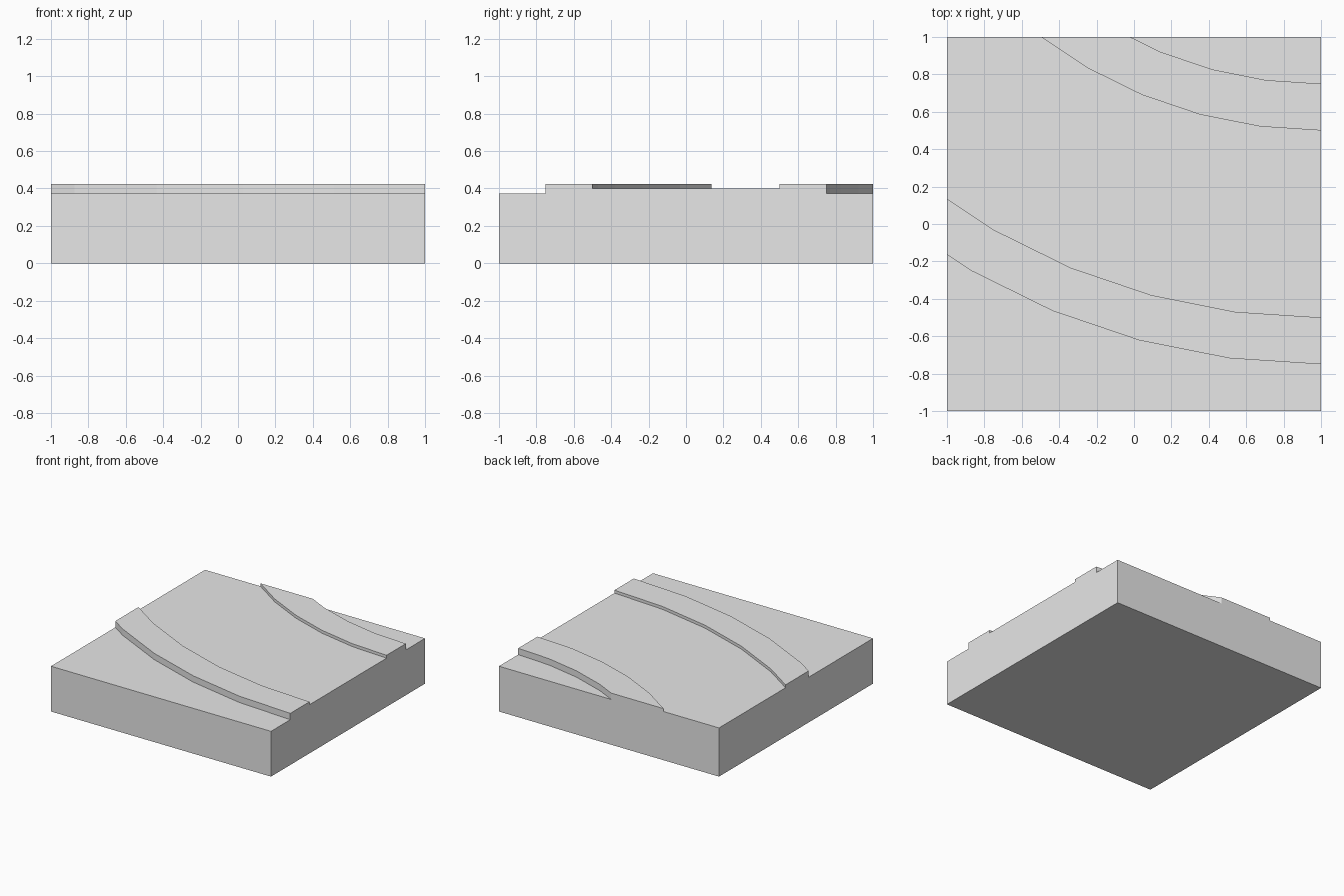
import bpy, bmesh
from math import sin, cos, radians
from mathutils import Vector

cube = bpy.data.objects.get("Cube")
if cube:
    bpy.data.objects.remove(cube, do_unlink=True)

GROUND, ROAD, KERB = 0.372, 0.40, 0.424
CENTRE = Vector((1, 3, 0))
STEP, SEGMENTS = 7.5, 7

# Cross-section of the road bend: radius, height
profile = [(1.9, 0), (1.9, GROUND), (2.25, GROUND), (2.25, KERB), (2.5, KERB),
           (2.5, ROAD), (3.5, ROAD), (3.5, KERB), (3.75, KERB),
           (3.75, GROUND), (4.7, GROUND), (4.7, 0)]

grey = bpy.data.materials.new("plain_grey")
grey.use_nodes = True
colour = (0.8, 0.8, 0.8, 1)
grey.diffuse_color = colour
for node in grey.node_tree.nodes:
    if node.type == 'BSDF_PRINCIPLED':
        node.inputs["Base Color"].default_value = colour

# Sweep the cross-section around the bend centre
bm = bmesh.new()
rings = []
for i in range(SEGMENTS + 1):
    a = radians(STEP * i)
    rings.append([bm.verts.new(CENTRE + Vector((-r * sin(a), -r * cos(a), z)))
                  for r, z in profile])
for a, b in zip(rings, rings[1:]):
    for j in range(len(profile)):
        k = (j + 1) % len(profile)
        bm.faces.new((a[j], a[k], b[k], b[j]))
bm.faces.new(rings[0])
bm.faces.new(rings[-1][::-1])

# Trim to the square tile and cap each cut
for normal in (Vector((-1, 0, 0)), Vector((0, 1, 0)), Vector((0, -1, 0))):
    geom = bm.verts[:] + bm.edges[:] + bm.faces[:]
    cut = bmesh.ops.bisect_plane(bm, geom=geom, dist=1e-5, plane_co=normal,
                                 plane_no=normal, clear_outer=True)
    edges = [e for e in cut["geom_cut"]
             if isinstance(e, bmesh.types.BMEdge) and e.is_boundary]
    bmesh.ops.edgeloop_fill(bm, edges=edges)

# Merge the flat areas into single faces
bmesh.ops.dissolve_limit(bm, angle_limit=radians(0.5), verts=bm.verts[:], edges=bm.edges[:])
bmesh.ops.recalc_face_normals(bm, faces=bm.faces[:])

mesh = bpy.data.meshes.new("curved_road_tile")
bm.to_mesh(mesh)
bm.free()
mesh.materials.append(grey)
tile = bpy.data.objects.new("curved_road_tile", mesh)
bpy.context.collection.objects.link(tile)
